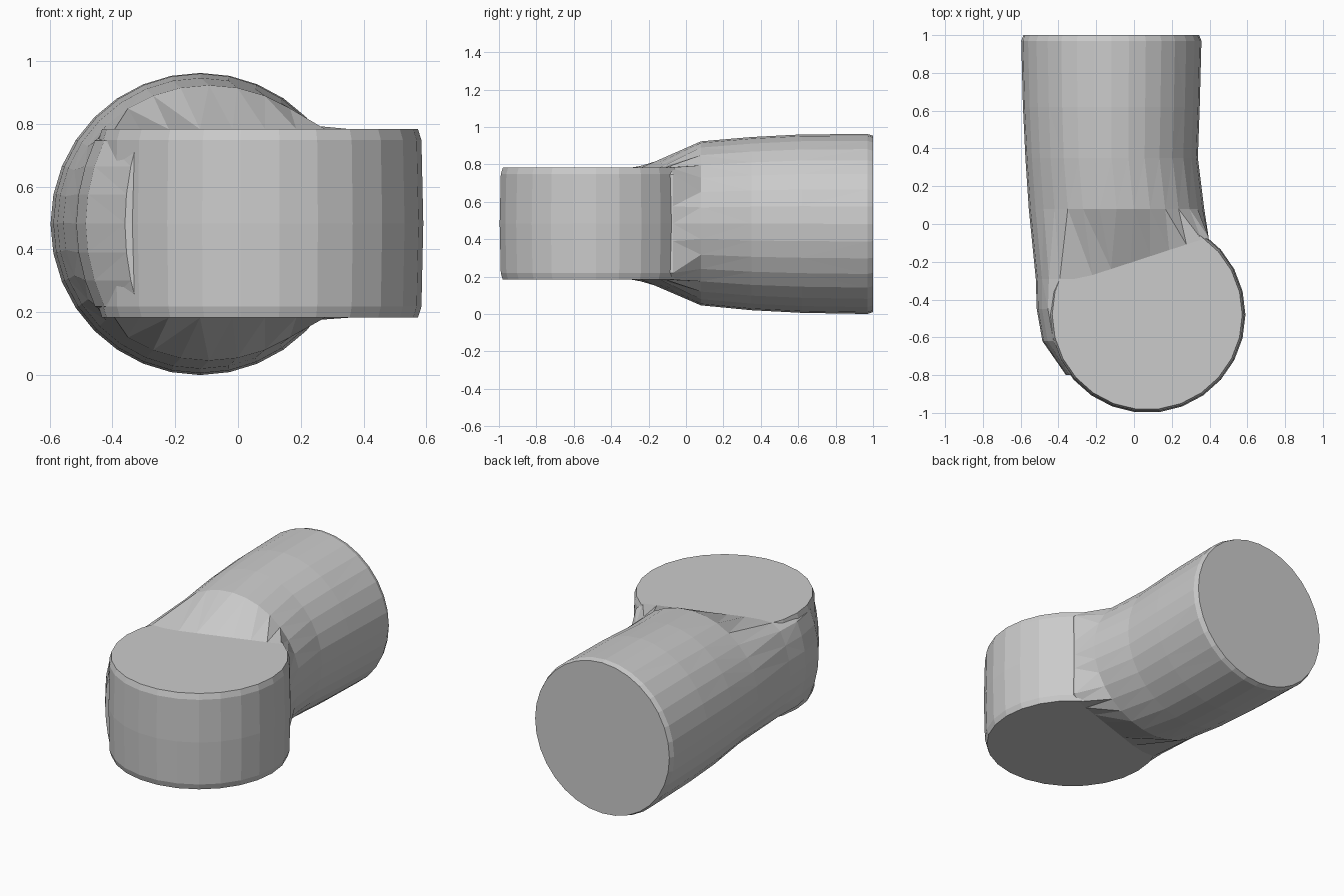
import bpy, bmesh
from math import cos, sin, pi

if "Cube" in bpy.data.objects:
    bpy.data.objects.remove(bpy.data.objects["Cube"])

ZC = 0.485   # shared mid height
N = 32       # sides of the tube
HALF = 0.3   # half height of the upright drum


def loft(name, rings):
    """Skin a list of equal-length closed rings and cap both ends."""
    bm = bmesh.new()
    vs = [[bm.verts.new(p) for p in r] for r in rings]
    n = len(vs[0])
    for a, b in zip(vs, vs[1:]):
        for i in range(n):
            j = (i + 1) % n
            bm.faces.new((a[i], a[j], b[j], b[i]))
    bm.faces.new(vs[0])
    bm.faces.new(vs[-1])
    bmesh.ops.triangulate(bm, faces=[f for f in bm.faces if len(f.verts) == 4])
    bmesh.ops.recalc_face_normals(bm, faces=bm.faces)
    me = bpy.data.meshes.new(name)
    bm.to_mesh(me)
    bm.free()
    ob = bpy.data.objects.new(name, me)
    bpy.context.collection.objects.link(ob)
    return ob


def round_ring(y, left, right, bottom, top):
    cx, rx = (left + right) / 2, (right - left) / 2
    cz, rz = (bottom + top) / 2, (top - bottom) / 2
    return [(cx + rx * cos(2 * pi * i / N), y, cz + rz * sin(2 * pi * i / N))
            for i in range(N)]


def flat_ring(y_left, y_right, left, bulge, right, half):
    """Flat top and bottom, straight right side, bulging left side."""
    pts = []
    for i in range(N):
        a = 2 * pi * i / N
        z = max(-half, min(half, 0.475 * sin(a)))
        t = max(-1, min(1, cos(a) / 0.777))
        x = (left + right) / 2 + t * (right - left) / 2
        if t <= -1:
            x -= bulge * (1 - (z / half) ** 2)
        y = y_left + (y_right - y_left) * max(0, (x + 0.28) / (right + 0.28))
        pts.append((x, y, ZC + z))
    return pts


# Horizontal tube, flattening into the drum at its front end
tube = loft("tube", [
    round_ring(1.0, -0.585, 0.345, 0.012, 0.955),
    round_ring(0.97, -0.597, 0.357, 0.002, 0.964),
    round_ring(0.62, -0.588, 0.348, 0.008, 0.962),
    round_ring(0.35, -0.575, 0.338, 0.022, 0.948),
    round_ring(0.08, -0.557, 0.372, 0.048, 0.925),
    flat_ring(-0.29, -0.07, -0.43, 0.09, 0.395, HALF),
    flat_ring(-0.45, -0.45, -0.44, 0.075, 0.35, HALF - 0.003),
    flat_ring(-0.62, -0.62, -0.41, 0.075, 0.3, HALF - 0.003),
    flat_ring(-0.8, -0.8, -0.31, 0.05, 0.2, HALF - 0.003),
])

# Upright drum with slightly barrelled sides
DRUM = 26
profile = [(-HALF, 0.503), (-HALF + 0.035, 0.514), (0, 0.52),
           (HALF - 0.035, 0.514), (HALF, 0.503)]
drum = loft("elbow", [
    [(0.07 + r * cos(2 * pi * i / DRUM), -0.48 + r * sin(2 * pi * i / DRUM), ZC + z)
     for i in range(DRUM)] for z, r in profile])

# Fuse both into one closed body
mod = drum.modifiers.new("fuse", 'BOOLEAN')
mod.operation = 'UNION'
mod.solver = 'EXACT'
mod.object = tube
bpy.context.view_layer.objects.active = drum
bpy.ops.object.modifier_apply(modifier=mod.name)
bpy.data.objects.remove(tube)
# Set the base on the ground
low = min(v.co.z for v in drum.data.vertices)
for v in drum.data.vertices:
    v.co.z -= low
